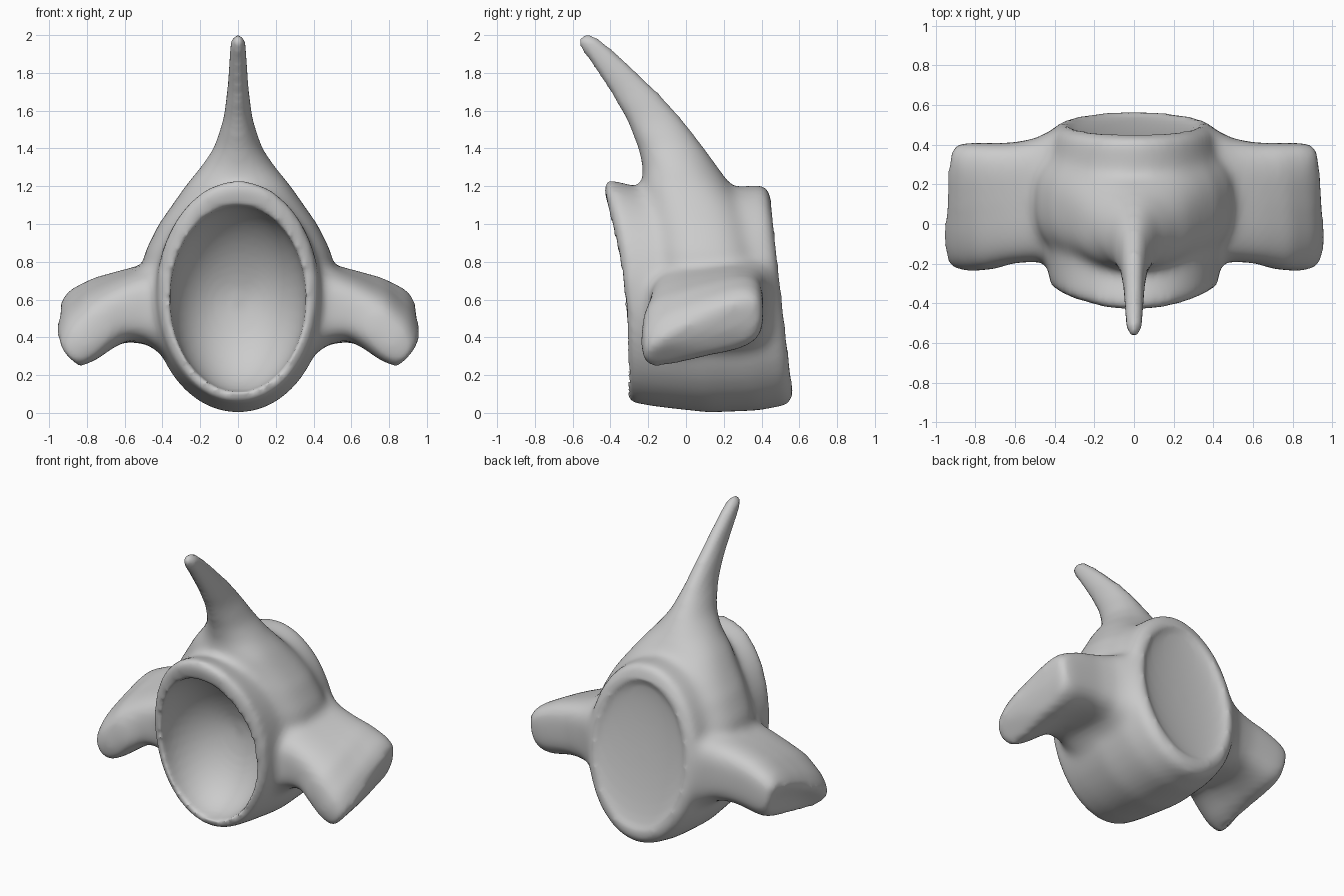
import bpy
import bmesh
from math import cos, sin, pi, copysign

if "Cube" in bpy.data.objects:
    bpy.data.objects.remove(bpy.data.objects["Cube"])

bone = bpy.data.materials.new("bone grey")
bone.use_nodes = True
GREY = (0.6, 0.6, 0.6, 1)
bone.diffuse_color = GREY
bone.node_tree.nodes["Principled BSDF"].inputs["Base Color"].default_value = GREY
SIDES = 40


def loft(name, rings):
    """Skin a closed solid through a list of point rings."""
    bm = bmesh.new()
    loops = [[bm.verts.new(p) for p in ring] for ring in rings]
    for a, b in zip(loops, loops[1:]):
        for i in range(SIDES):
            j = (i + 1) % SIDES
            bm.faces.new((a[i], a[j], b[j], b[i]))
    bm.faces.new(loops[0])
    bm.faces.new(loops[-1])
    bmesh.ops.recalc_face_normals(bm, faces=bm.faces)
    mesh = bpy.data.meshes.new(name)
    bm.to_mesh(mesh)
    bm.free()
    mesh.materials.append(bone)
    obj = bpy.data.objects.new(name, mesh)
    bpy.context.collection.objects.link(obj)
    return obj


def unit_ring(power=1.0):
    """Circle, or a rounded square when power is under one."""
    for i in range(SIDES):
        c, s = cos(2 * pi * i / SIDES), sin(2 * pi * i / SIDES)
        yield copysign(abs(c) ** power, c), copysign(abs(s) ** power, s)


def upright_ring(y_top, y_low, z_top, z_low, half_width, bend):
    """Ellipse facing along y, leaning between its low and top y."""
    ring = []
    for c, s in unit_ring():
        u = (s + 1) / 2
        ring.append((half_width * c, y_low + (y_top - y_low) * u ** bend,
                     z_low + (z_top - z_low) * u))
    return ring


def bowl(name, rim, y_mid, depth):
    """Smooth hollow sinking by depth from a rim, with a plug outside it."""
    z_mid = sum(p[2] for p in rim) / SIDES
    rings = [[(x * 1.05, y - copysign(0.15, depth), z) for x, y, z in rim]]
    for step in range(12):
        angle = pi / 2 * step / 12
        k, sink = cos(angle), depth * sin(angle)
        rings.append([(x * k, y_mid + (y - y_mid) * k + sink,
                       z_mid + (z - z_mid) * k) for x, y, z in rim])
    return loft(name, rings)


# Barrel body: y at top, y at bottom, top z, bottom z, half width, bend
body = loft("vertebra", [upright_ring(*r) for r in (
    (-0.44, -0.31, 1.19, 0.10, 0.38, 3), (-0.42, -0.30, 1.24, 0.055, 0.425, 3),
    (-0.26, -0.15, 1.20, 0.03, 0.44, 2), (0.02, 0.12, 1.16, 0.00, 0.46, 1.5),
    (0.28, 0.38, 1.20, 0.01, 0.45, 1), (0.42, 0.54, 1.21, 0.04, 0.41, 1),
    (0.45, 0.57, 1.14, 0.09, 0.36, 1))])

# Arch and swept spine: z, front y, back y, half width
spine_rings = []
for z, front, back, half in (
        (0.40, -0.20, 0.46, 0.46), (0.70, -0.23, 0.46, 0.52),
        (0.85, -0.23, 0.44, 0.495), (1.00, -0.23, 0.39, 0.42),
        (1.10, -0.23, 0.33, 0.35), (1.20, -0.23, 0.24, 0.28),
        (1.30, -0.23, 0.17, 0.20), (1.40, -0.255, 0.10, 0.13),
        (1.55, -0.32, -0.01, 0.08), (1.70, -0.41, -0.14, 0.06),
        (1.85, -0.51, -0.30, 0.052), (1.95, -0.585, -0.41, 0.046),
        (2.01, -0.575, -0.49, 0.036)):
    mid, depth = (front + back) / 2, (back - front) / 2
    power = 1 if z > 1.25 else 0.8
    spine_rings.append([(half * c, mid + depth * s, z) for c, s in unit_ring(power)])
spine = loft("spine", spine_rings)

# Drooping side wings: (x, z, half thickness, tilt, y) at the front and back edges
WING = (
    ((0.38, 0.53, 0.25, 0.0, -0.20), (0.38, 0.58, 0.27, 0.0, 0.49)),
    ((0.50, 0.55, 0.19, 0.1, -0.19), (0.50, 0.585, 0.22, 0.1, 0.43)),
    ((0.62, 0.53, 0.15, 0.3, -0.20), (0.62, 0.575, 0.205, 0.1, 0.41)),
    ((0.72, 0.47, 0.15, 0.6, -0.23), (0.72, 0.56, 0.20, 0.15, 0.41)),
    ((0.83, 0.36, 0.14, 0.75, -0.24), (0.84, 0.53, 0.185, 0.15, 0.41)),
    ((0.90, 0.28, 0.105, 0.8, -0.22), (0.91, 0.52, 0.14, 0.15, 0.40)))


def wing(name, side):
    rings = []
    for front, back in WING:
        ring = []
        for c, s in unit_ring(0.55):
            u = (c + 1) / 2
            x, z, thick, tilt, y = (f + (b - f) * u for f, b in zip(front, back))
            ring.append((side * (x + s * thick * sin(tilt)), y,
                         z + s * thick * cos(tilt)))
        rings.append(ring)
    return loft(name, rings)


parts = [spine, wing("left_wing", 1), wing("right_wing", -1)]

# Hollows for the deep front cup and the shallow back cup
front_cup = bowl("front_cup", upright_ring(-0.42, -0.30, 1.10, 0.11, 0.36, 3), -0.32, 0.36)
back_cup = bowl("back_cup", upright_ring(0.45, 0.57, 1.11, 0.13, 0.34, 1), 0.51, -0.06)

# Fuse the solids, blend the joints, then hollow both ends
bpy.ops.object.select_all(action="DESELECT")
for obj in parts + [body]:
    obj.select_set(True)
bpy.context.view_layer.objects.active = body
bpy.ops.object.join()


def apply(kind, **settings):
    mod = body.modifiers.new(kind.lower(), kind)
    for key, value in settings.items():
        setattr(mod, key, value)
    bpy.ops.object.modifier_apply(modifier=mod.name)


apply("REMESH", mode="VOXEL", voxel_size=0.02)
apply("SMOOTH", factor=0.5, iterations=20)
for cup in (front_cup, back_cup):
    apply("BOOLEAN", operation="DIFFERENCE", solver="EXACT", object=cup)
    bpy.data.objects.remove(cup)
apply("REMESH", mode="VOXEL", voxel_size=0.018)
apply("SMOOTH", factor=0.5, iterations=5)
bpy.ops.object.shade_smooth()
